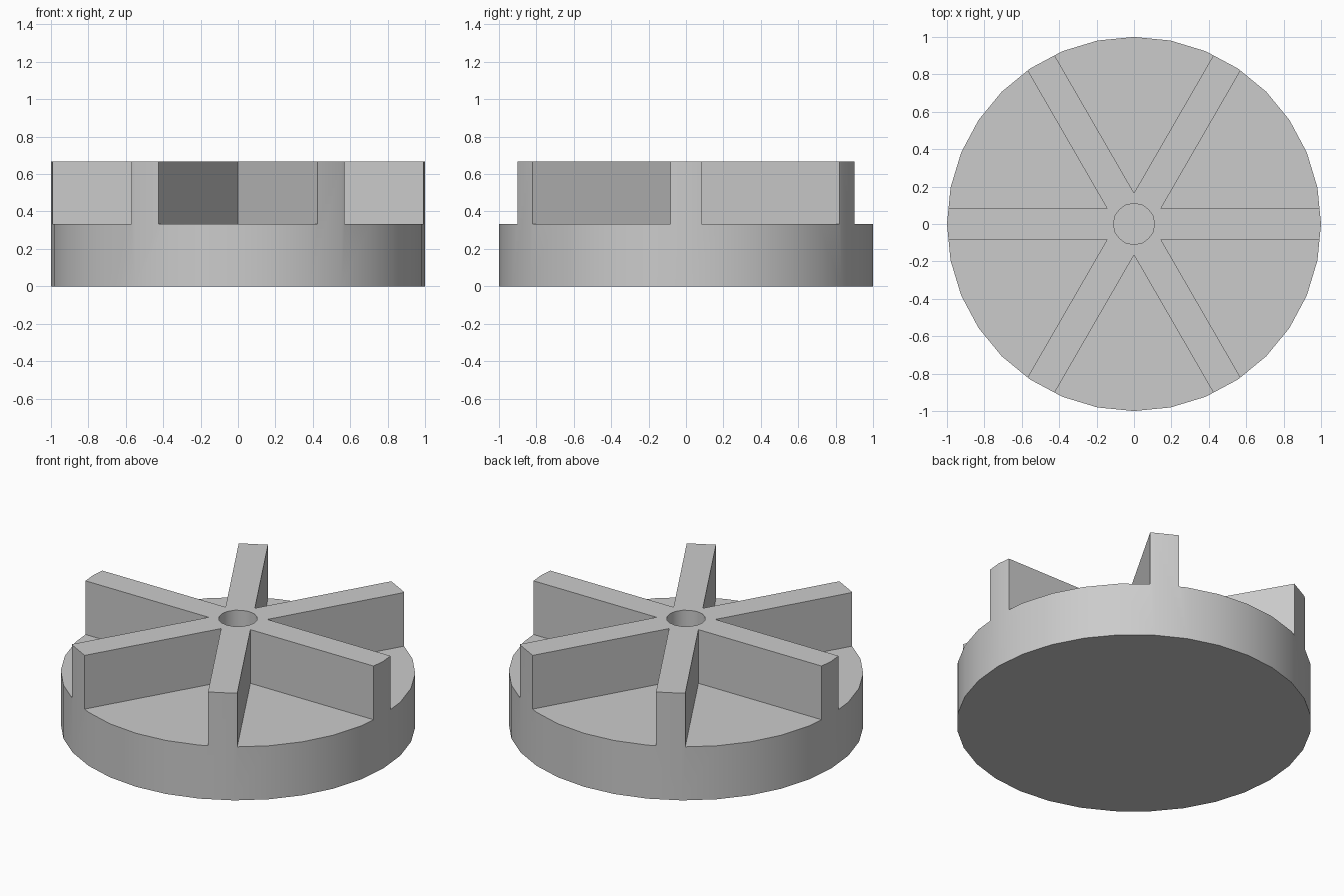
import bpy, bmesh
from math import radians, sin, pi
from mathutils import Matrix, Vector

cube = bpy.data.objects.get("Cube")
if cube:
    bpy.data.objects.remove(cube, do_unlink=True)

HEIGHT = 0.667        # top of the ribs
BASE = 0.333          # top of the disc
RIB_HALF = 0.083      # half the rib thickness
HOLE_RADIUS = 0.11
RIBS = 6

grey = bpy.data.materials.new("plain grey")
grey.use_nodes = True
colour = (0.6, 0.6, 0.6, 1)
grey.diffuse_color = colour
grey.node_tree.nodes["Principled BSDF"].inputs["Base Color"].default_value = colour


def make_object(name, bm):
    bmesh.ops.recalc_face_normals(bm, faces=bm.faces)
    mesh = bpy.data.meshes.new(name)
    bm.to_mesh(mesh)
    bm.free()
    mesh.materials.append(grey)
    obj = bpy.data.objects.new(name, mesh)
    bpy.context.collection.objects.link(obj)
    return obj


def add_cylinder(bm, radius, sides, bottom, top):
    bmesh.ops.create_cone(bm, cap_ends=True, segments=sides, radius1=radius,
                          radius2=radius, depth=top - bottom,
                          matrix=Matrix.Translation((0, 0, (bottom + top) / 2)))


def add_wedge(bm, angle):
    # Triangular pocket between two neighbouring ribs
    half = pi / RIBS
    apex = Vector((RIB_HALF / sin(half), 0, BASE))
    corners = [apex] + [apex + Matrix.Rotation(s * half, 3, 'Z') @ Vector((2, 0, 0))
                        for s in (-1, 1)]
    turn = Matrix.Rotation(angle, 3, 'Z')
    face = bm.faces.new([bm.verts.new(turn @ c) for c in corners])
    extruded = bmesh.ops.extrude_face_region(bm, geom=[face])["geom"]
    bmesh.ops.translate(bm, vec=(0, 0, 1),
                        verts=[v for v in extruded if isinstance(v, bmesh.types.BMVert)])


# Solid round blank
bm = bmesh.new()
add_cylinder(bm, 1, 32, 0, HEIGHT)
wheel = make_object("ribbed_disc", bm)

# Pockets and centre hole
bm = bmesh.new()
for i in range(RIBS):
    add_wedge(bm, (i + 0.5) * 2 * pi / RIBS)
add_cylinder(bm, HOLE_RADIUS, 16, BASE, 1)
cutter = make_object("pocket_cutter", bm)
cutter.hide_render = True

# Cut the blank and shade it
cut = wheel.modifiers.new("pockets", 'BOOLEAN')
cut.operation = 'DIFFERENCE'
cut.solver = 'EXACT'
cut.object = cutter
bpy.ops.object.select_all(action='DESELECT')
bpy.context.view_layer.objects.active = wheel
wheel.select_set(True)
bpy.ops.object.modifier_apply(modifier=cut.name)
bpy.data.objects.remove(cutter, do_unlink=True)
bpy.ops.object.shade_smooth_by_angle(angle=radians(30))
